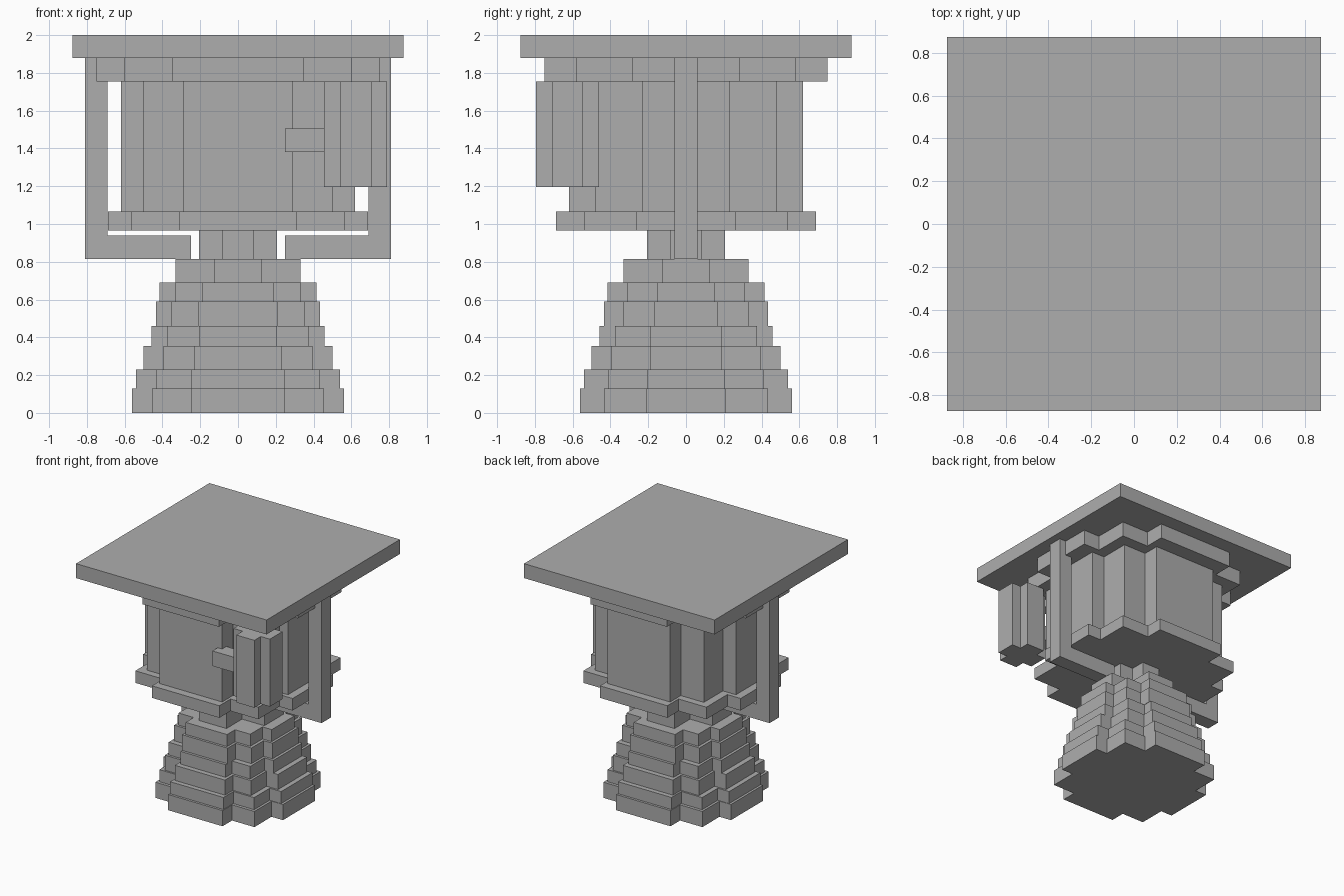
import bpy
import bmesh

cube = bpy.data.objects.get("Cube")
if cube:
    bpy.data.objects.remove(cube, do_unlink=True)

grey = bpy.data.materials.new("plain grey")
grey.use_nodes = True
grey.diffuse_color = (0.42, 0.42, 0.42, 1)
grey.node_tree.nodes["Principled BSDF"].inputs["Base Color"].default_value = (0.42, 0.42, 0.42, 1)


def prism(name, outline, z0, z1):
    """Extrude a counter-clockwise outline from z0 up to z1."""
    bm = bmesh.new()
    base = bm.faces.new([bm.verts.new((x, y, z0)) for x, y in outline])
    top = bmesh.ops.extrude_face_region(bm, geom=[base], use_keep_orig=True)["geom"]
    for v in top:
        if isinstance(v, bmesh.types.BMVert):
            v.co.z = z1
    bmesh.ops.recalc_face_normals(bm, faces=bm.faces[:])
    mesh = bpy.data.meshes.new(name)
    bm.to_mesh(mesh)
    bm.free()
    mesh.materials.append(grey)
    obj = bpy.data.objects.new(name, mesh)
    bpy.context.collection.objects.link(obj)
    return obj


def box(name, x0, x1, y0, y1, z0, z1):
    return prism(name, [(x0, y0), (x1, y0), (x1, y1), (x0, y1)], z0, z1)


def stepped(name, corner, z0, z1, cx=0, cy=0):
    """Stepped round block; corner lists one quadrant's outline from +x to +y."""
    q = corner
    back = q[::-1]
    outline = (q + [(-x, y) for x, y in back]
               + [(-x, -y) for x, y in q] + [(x, -y) for x, y in back])
    return prism(name, [(cx + x, cy + y) for x, y in outline], z0, z1)


def three_step(r, sx, nx, sy, ny):
    """Quadrant with a middle corner (sx, sy) and narrow arms nx, ny."""
    return [(r, ny), (sx, ny), (sx, sy), (nx, sy), (nx, r)]


def plus(r, n):
    return [(r, n), (n, n), (n, r)]


# Tapering pedestal: bottom, top, reach, middle x, narrow x, middle y, narrow y
tiers = [
    (0.00, 0.13, 0.56, 0.455, 0.25, 0.435, 0.21),
    (0.13, 0.23, 0.54, 0.435, 0.245, 0.41, 0.205),
    (0.23, 0.355, 0.50, 0.395, 0.23, 0.395, 0.19),
    (0.355, 0.46, 0.457, 0.375, 0.207, 0.375, 0.19),
    (0.46, 0.59, 0.435, 0.355, 0.21, 0.33, 0.17),
    (0.59, 0.69, 0.415, 0.33, 0.19, 0.31, 0.15),
]
for i, (z0, z1, *size) in enumerate(tiers):
    stepped(f"pedestal_tier_{i + 1}", three_step(*size), z0, z1)
stepped("pedestal_top", plus(0.33, 0.125), 0.69, 0.815)
stepped("neck", plus(0.207, 0.083), 0.815, 0.965)

# Drum with its collars and the square cap
stepped("lower_collar", three_step(0.687, 0.565, 0.31, 0.54, 0.265), 0.965, 1.065)
stepped("drum", three_step(0.62, 0.50, 0.288, 0.48, 0.23), 1.065, 1.755)
stepped("upper_collar", three_step(0.75, 0.60, 0.35, 0.58, 0.287), 1.755, 1.88)
box("cap_plate", -0.875, 0.875, -0.875, 0.875, 1.88, 2.0)

# L-shaped side brackets
for side, s in (("left", 1), ("right", -1)):
    post = sorted((s * 0.69, s * 0.81))
    foot = sorted((s * 0.25, s * 0.81))
    box(f"{side}_bracket_post", *post, -0.06, 0.06, 0.94, 1.88)
    box(f"{side}_bracket_foot", *foot, -0.06, 0.06, 0.815, 0.94)

# Corner cylinder with its peg
stepped("corner_cylinder", plus(0.167, 0.083), 1.195, 1.755, 0.623, -0.627)
box("cylinder_peg", 0.248, 0.46, -0.69, -0.565, 1.38, 1.505)
